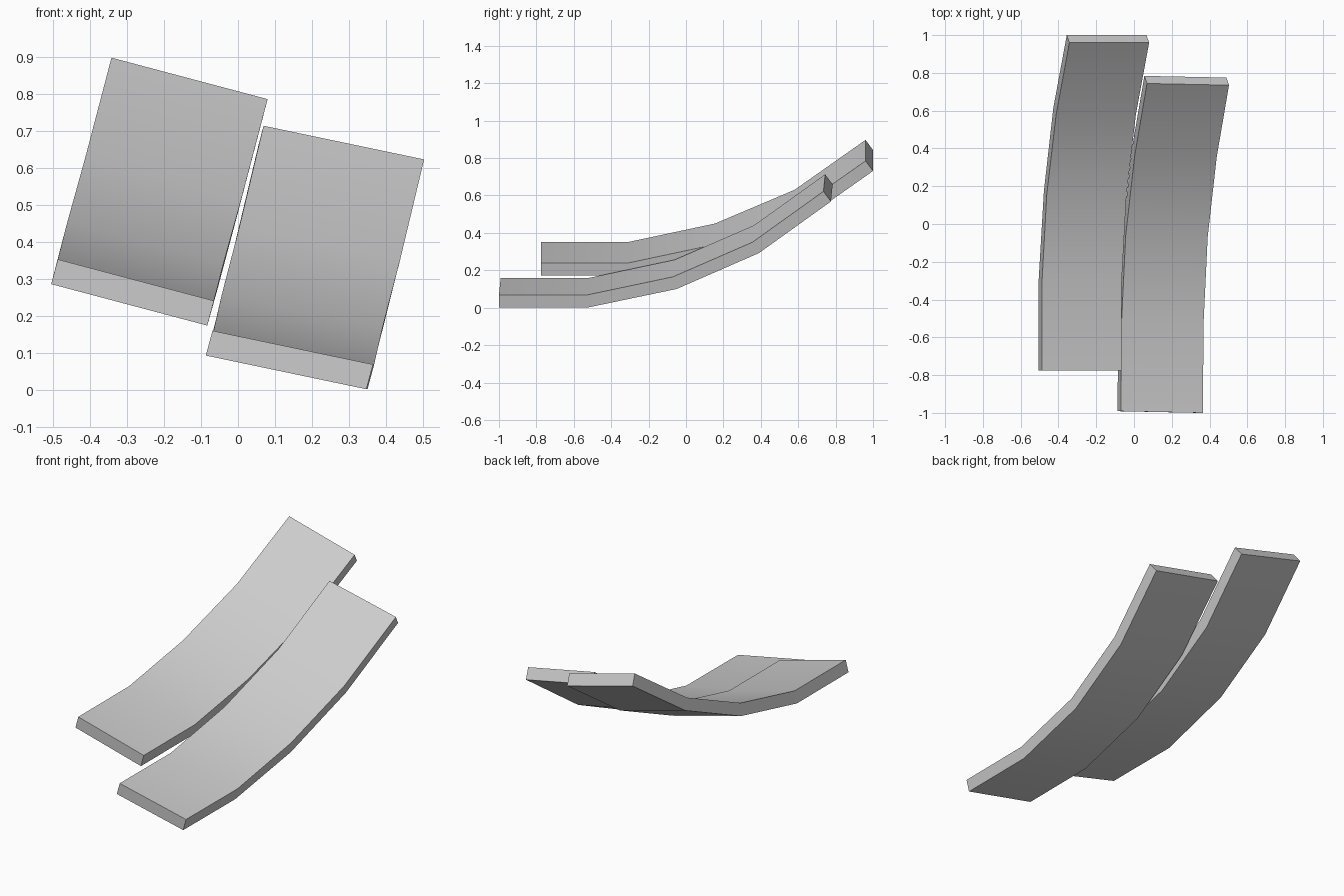
import bpy
import bmesh
import math
from mathutils import Vector

cube = bpy.data.objects.get("Cube")
if cube:
    bpy.data.objects.remove(cube, do_unlink=True)

grey = bpy.data.materials.new("light grey")
grey.use_nodes = True
colour = (0.6, 0.6, 0.6, 1)
grey.diffuse_color = colour
grey.node_tree.nodes["Principled BSDF"].inputs["Base Color"].default_value = colour


def plank(name, edge, across, depths):
    """Sweep a slanted four-sided section along one upper edge."""
    bm = bmesh.new()
    across = Vector(across)
    rings = []
    for point, depth in zip(edge, depths):
        p, d = Vector(point), Vector(depth)
        rings.append([bm.verts.new(v) for v in (p, p + across, p + across + d, p + d)])
    for a, b in zip(rings, rings[1:]):
        for i in range(4):
            j = (i + 1) % 4
            bm.faces.new((a[i], a[j], b[j], b[i]))
    bm.faces.new(rings[0])
    bm.faces.new(rings[-1])
    bmesh.ops.recalc_face_normals(bm, faces=bm.faces)
    mesh = bpy.data.meshes.new(name)
    bm.to_mesh(mesh)
    bm.free()
    mesh.materials.append(grey)
    obj = bpy.data.objects.new(name, mesh)
    bpy.context.collection.objects.link(obj)
    bpy.ops.object.select_all(action="DESELECT")
    obj.select_set(True)
    bpy.context.view_layer.objects.active = obj
    bpy.ops.object.shade_smooth_by_angle(angle=math.radians(30))


# Thickness direction turns as the planks curve upward
depths = [(-0.018, 0, -0.067), (-0.018, 0.005, -0.067), (-0.015, 0.02, -0.065),
          (-0.015, 0.035, -0.058), (-0.014, 0.04, -0.054)]

# Upper plank, swept along its outer top edge
plank("right_plank",
      [(-0.487, -0.775, 0.352), (-0.487, -0.305, 0.352), (-0.462, 0.155, 0.45),
       (-0.412, 0.58, 0.63), (-0.342, 0.96, 0.897)],
      (0.422, 0, -0.112), depths)

# Lower plank, swept along its outer top edge
plank("left_plank",
      [(0.365, -1, 0.068), (0.368, -0.53, 0.068), (0.39, -0.07, 0.165),
       (0.438, 0.355, 0.35), (0.503, 0.735, 0.622)],
      (-0.434, 0.009, 0.091), depths)
